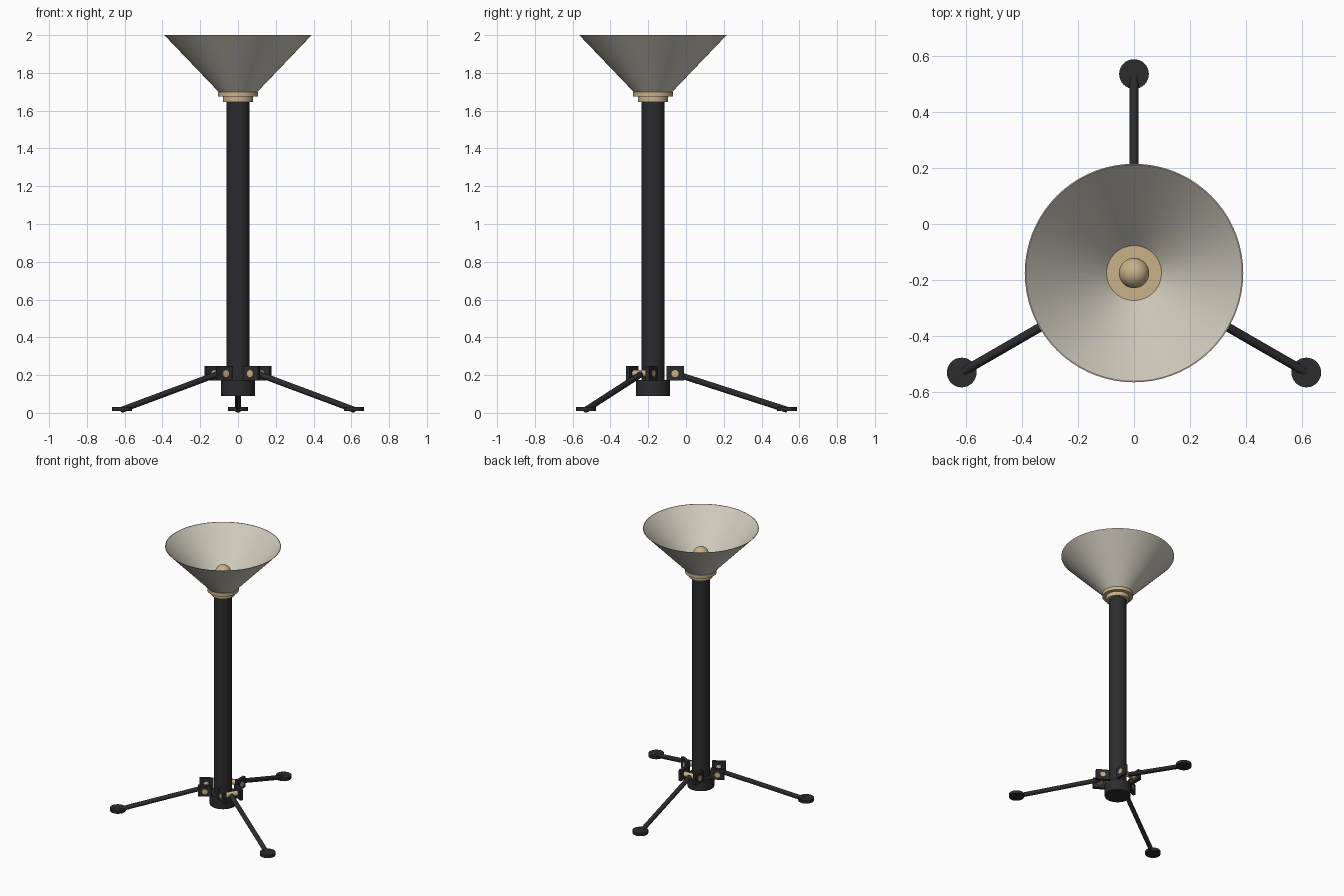
import bpy, bmesh, math
from mathutils import Vector, Matrix

if "Cube" in bpy.data.objects:
    bpy.data.objects.remove(bpy.data.objects["Cube"], do_unlink=True)

AXIS = Vector((0, -0.175, 0))   # centre line of the lamp


def material(name, rgb):
    m = bpy.data.materials.new(name)
    m.use_nodes = True
    m.diffuse_color = (*rgb, 1)
    b = m.node_tree.nodes["Principled BSDF"]
    b.inputs["Base Color"].default_value = (*rgb, 1)
    b.inputs["Roughness"].default_value = 0.6
    return m


BLACK = material("matte black", (0.025, 0.025, 0.027))
BRASS = material("pale brass", (0.57, 0.44, 0.25))
CREAM = material("warm cream", (0.62, 0.59, 0.50))


def finish(name, bm, mat, smooth=True):
    bmesh.ops.recalc_face_normals(bm, faces=bm.faces)
    me = bpy.data.meshes.new(name)
    bm.to_mesh(me)
    bm.free()
    me.materials.append(mat)
    ob = bpy.data.objects.new(name, me)
    bpy.context.collection.objects.link(ob)
    if smooth:
        bpy.ops.object.select_all(action='DESELECT')
        ob.select_set(True)
        bpy.context.view_layer.objects.active = ob
        bpy.ops.object.shade_smooth_by_angle(angle=math.radians(35))
    return ob


def lathe(name, profile, mat, steps=48):
    """Revolve a (radius, z) profile about the lamp's centre line."""
    bm = bmesh.new()
    vs = [bm.verts.new((r, AXIS.y, z)) for r, z in profile]
    edges = [bm.edges.new(p) for p in zip(vs, vs[1:])]
    bmesh.ops.spin(bm, geom=vs + edges, cent=AXIS, axis=(0, 0, 1),
                   angle=2 * math.pi, steps=steps, use_duplicate=False)
    bmesh.ops.remove_doubles(bm, verts=bm.verts, dist=1e-5)
    return finish(name, bm, mat)


def rod(name, a, b, radius, mat, sides=24):
    """Cylinder between two points."""
    a, b = Vector(a), Vector(b)
    d = b - a
    rot = d.to_track_quat('Z', 'Y').to_matrix().to_4x4()
    bm = bmesh.new()
    bmesh.ops.create_cone(bm, cap_ends=True, segments=sides, radius1=radius,
                          radius2=radius, depth=d.length,
                          matrix=Matrix.Translation((a + b) / 2) @ rot)
    return finish(name, bm, mat)


# Column, base hub and collar
lathe("base_hub", [(0, 0.09), (0.09, 0.09), (0.09, 0.175), (0, 0.175)], BLACK)
lathe("column", [(0, 0.12), (0.06, 0.12), (0.06, 1.65), (0, 1.65)], BLACK)
lathe("collar", [(0, 1.645), (0.08, 1.645), (0.08, 1.675), (0.106, 1.675),
                 (0.106, 1.70), (0, 1.70)], BRASS)

# Bulb on its stem
arc = [(0.054 * math.cos(a), 1.808 + 0.054 * math.sin(a))
       for a in (math.radians(-56 + 146 * i / 14) for i in range(14))]
lathe("bulb", [(0.03, 1.698)] + arc + [(0, 1.862)], BRASS)

# Open conical shade with a thin wall
lathe("shade", [(0.101, 1.698), (0.39, 2.0), (0.386, 2.0), (0.098, 1.70),
                (0.101, 1.698)], CREAM, 72)

# Three hinged legs
for label, deg in (("back", 90), ("right", 210), ("left", 330)):
    ang = math.radians(deg)
    out = Vector((math.cos(ang), math.sin(ang), 0))
    side = Vector((-out.y, out.x, 0))

    def at(r, t, z):
        return AXIS + out * r + side * t + Vector((0, 0, z))

    # Pair of bracket plates
    for n, t in enumerate((-0.06, 0.06)):
        bm = bmesh.new()
        bmesh.ops.create_cube(bm, size=1, matrix=Matrix.Translation(at(0.117, t, 0.21))
                              @ Matrix.Rotation(ang, 4, 'Z')
                              @ Matrix.Diagonal((0.093, 0.022, 0.078, 1)))
        finish(f"{label}_bracket_plate_{n + 1}", bm, BLACK, smooth=False)

    rod(f"{label}_hinge_pin", at(0.117, -0.075, 0.208), at(0.117, 0.075, 0.208),
        0.019, BRASS)
    rod(f"{label}_leg", at(0.105, 0, 0.212), at(0.712, 0, 0.016), 0.016, BLACK)
    rod(f"{label}_foot", at(0.71, 0, 0.01), at(0.71, 0, 0.032), 0.053, BLACK, 32)
